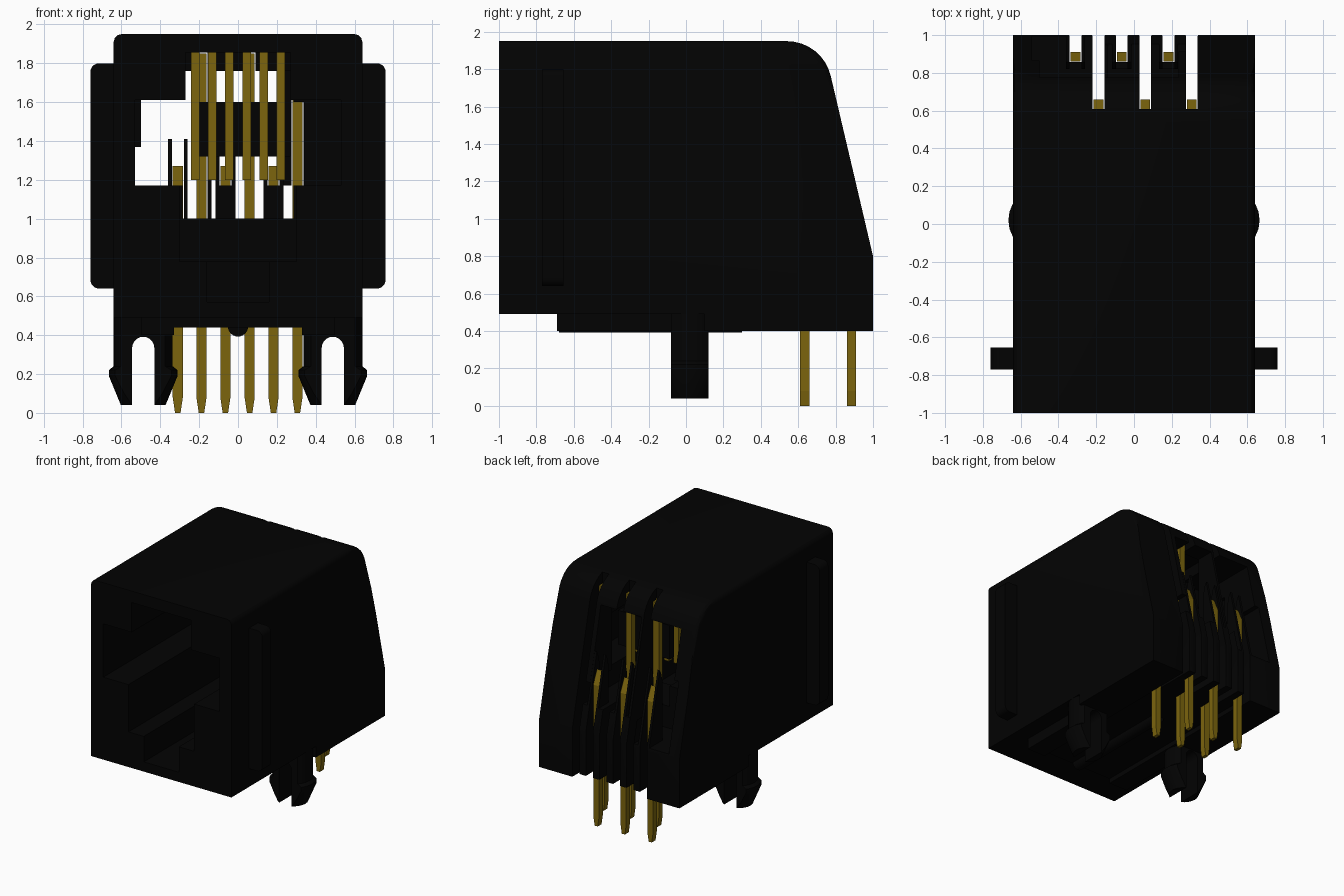
import bpy, bmesh, math
from mathutils import Vector

if "Cube" in bpy.data.objects:
    bpy.data.objects.remove(bpy.data.objects["Cube"])


def material(name, rgb, rough):
    m = bpy.data.materials.new(name)
    m.use_nodes = True
    m.diffuse_color = (*rgb, 1)
    b = m.node_tree.nodes["Principled BSDF"]
    b.inputs["Base Color"].default_value = (*rgb, 1)
    b.inputs["Roughness"].default_value = rough
    return m


BLACK = material("black plastic", (0.0008, 0.0008, 0.0008), 0.6)
GOLD = material("gold contact", (0.20, 0.13, 0.004), 0.5)


def finish(name, bm, mat):
    bmesh.ops.recalc_face_normals(bm, faces=bm.faces)
    me = bpy.data.meshes.new(name)
    bm.to_mesh(me)
    bm.free()
    me.materials.append(mat)
    ob = bpy.data.objects.new(name, me)
    bpy.context.collection.objects.link(ob)
    return ob


def prism(name, pts, axis, lo, hi, mat=BLACK):
    """Extrude a 2D profile along x (pts are y,z), y (x,z) or z (x,y)."""
    place = {"x": lambda p: (lo, p[0], p[1]),
             "y": lambda p: (p[0], lo, p[1]),
             "z": lambda p: (p[0], p[1], lo)}[axis]
    bm = bmesh.new()
    face = bm.faces.new([bm.verts.new(place(p)) for p in pts])
    ext = bmesh.ops.extrude_face_region(bm, geom=[face])
    step = Vector([hi - lo if a == axis else 0 for a in "xyz"])
    bmesh.ops.translate(bm, vec=step, verts=[v for v in ext["geom"] if isinstance(v, bmesh.types.BMVert)])
    return finish(name, bm, mat)


def lathe(name, pts, cx, cy, n=24):
    """Stack of rings (radius, z) round a vertical axis, capped at both ends."""
    bm = bmesh.new()
    rings = [[bm.verts.new((cx + r * math.cos(2 * math.pi * i / n), cy + r * math.sin(2 * math.pi * i / n), z))
              for i in range(n)] for r, z in pts]
    for a, b in zip(rings, rings[1:]):
        for i in range(n):
            j = (i + 1) % n
            bm.faces.new((a[i], a[j], b[j], b[i]))
    bm.faces.new(rings[0])
    bm.faces.new(rings[-1])
    return finish(name, bm, BLACK)


def box(name, x0, x1, y0, y1, z0, z1, mat=BLACK):
    return prism(name, [(x0, y0), (x1, y0), (x1, y1), (x0, y1)], "z", z0, z1, mat)


def arc(cx, cz, r, a0, a1, n=8):
    return [(cx + r * math.cos(math.radians(a0 + (a1 - a0) * i / n)),
             cz + r * math.sin(math.radians(a0 + (a1 - a0) * i / n))) for i in range(n + 1)]


def boolean(ob, tool, op="DIFFERENCE"):
    tool.hide_render = True
    mod = ob.modifiers.new("cut", "BOOLEAN")
    mod.operation, mod.solver, mod.object = op, "EXACT", tool
    bpy.context.view_layer.objects.active = ob
    bpy.ops.object.modifier_apply(modifier=mod.name)
    bpy.data.objects.remove(tool)


def bevel(ob, rule, width, segments):
    """Round the edges whose two end points satisfy the rule."""
    bm = bmesh.new()
    bm.from_mesh(ob.data)
    edges = [e for e in bm.edges if rule(e.verts[0].co, e.verts[1].co)]
    bmesh.ops.bevel(bm, geom=edges, offset=width, segments=segments, profile=0.5,
                    affect="EDGES", clamp_overlap=True)
    bm.to_mesh(ob.data)
    bm.free()


def smooth(ob):
    bpy.ops.object.select_all(action="DESELECT")
    ob.select_set(True)
    bpy.context.view_layer.objects.active = ob
    bpy.ops.object.shade_smooth_by_angle(angle=math.radians(30))


# Housing: side profile with a curved shoulder and sloping back
side = [(-1, 0.49), (-1, 1.95)] + arc(0.54, 1.71, 0.24, 90, 13) + \
       [(1, 0.80), (1, 0.40), (-0.69, 0.40), (-0.69, 0.49)]
body = prism("housing", side, "x", -0.64, 0.64)
bevel(body, lambda a, b: min(a.z, b.z) > 1.74 and abs(a.x - b.x) < 0.01 and abs(a.y - b.y) > 0.001, 0.04, 3)

cuts = [
    # Plug opening: wide middle, latch channel below, contact notch above
    (-0.53, 0.53, -1.1, 0.50, 1.17, 1.61),
    (-0.30, 0.30, -1.1, 0.30, 0.78, 1.30),
    (-0.16, 0.16, -1.1, 0.20, 0.57, 0.90),
    (-0.27, 0.27, -1.1, 0.615, 1.50, 1.855),
    (-0.285, 0.285, 0.1, 0.63, 1.00, 1.76),
    (0.20, 0.34, 0.4, 0.63, 1.17, 1.60),
    # Window through the sloping back
    (-0.28, 0.235, 0.6, 1.1, 1.00, 1.76),
    (0.20, 0.275, 0.6, 1.1, 1.00, 1.17),
    (-0.50, -0.27, 0.4, 1.1, 1.17, 1.60),
    (-0.50, -0.27, 0.25, 1.1, 1.50, 1.76),
    (-0.54, -0.48, 0.4, 1.1, 1.17, 1.37),
    (-0.54, -0.22, 0.62, 1.1, 0.82, 1.18),
    # Recess under the base, and steps outside its rails
    (-0.33, 0.33, -1.1, 1.1, 0.30, 0.44),
    (0.50, 0.70, -1.1, 0.10, 0.30, 0.49),
    (-0.70, -0.50, -1.1, 0.10, 0.30, 0.49),
]
for c in cuts:
    boolean(body, box("cutter", *c))

# Back slots: alternating deep and shallow, one for each pin
PINS = [(-0.31, 0.885), (-0.188, 0.635), (-0.065, 0.885),
        (0.06, 0.635), (0.183, 0.885), (0.306, 0.635)]
for x, y in PINS:
    boolean(body, box("cutter", x - 0.031, x + 0.031, y - 0.027, 1.1, 0.2, 2.2))
# Round the rear corners of the ribs between the slots
bevel(body, lambda a, b: min(a.y, b.y) > 0.99 and abs(a.z - b.z) > 0.2 and abs(a.x) < 0.36, 0.018, 2)
smooth(body)

# Thin pointed guide fins on both sides of each shallow pin
for x, base in ((-0.31, 0.81), (-0.065, 0.99), (0.183, 0.99)):
    back = 1 - (base - 0.80) * 0.234
    for s in (-1, 1):
        xc = x + s * 0.041
        prism("guide_fin", [(0.82, base), (0.82, 1.30), (0.84, 1.38), (0.857, 1.41), (back, base)],
              "x", xc - 0.010, xc + 0.010)

# Tall fin dividing the window
prism("tall_fin", [(0.62, 0.99), (0.62, 1.78), (0.768, 1.78), (0.95, 0.99)], "x", -0.157, -0.137)

# Low webs in front of the two inner shallow pins
for x in (-0.065, 0.183):
    box("pin_web", x - 0.045, x + 0.045, 0.82, 0.858, 0.99, 1.17)

# Comb bar behind the spring contacts
box("comb_bar", -0.20, 0.27, 0.44, 0.50, 1.32, 1.60)

# Rounded side flanges near the front
for s in (-1, 1):
    out = [(0.60, 0.64)] + arc(0.715, 0.685, 0.045, -90, 0, 5) + \
          arc(0.715, 1.755, 0.045, 0, 90, 5) + [(0.60, 1.80)]
    smooth(prism("side_flange", [(s * x, z) for x, z in out], "y", -0.77, -0.655))

# Split snap legs: turned barbed pegs, trimmed flat and slotted
for s in (-1, 1):
    c = s * 0.488
    leg = lathe("snap_leg", [(0.115, 0.04), (0.177, 0.19), (0.177, 0.22), (0.152, 0.24), (0.152, 0.50)], c, 0.02)
    boolean(leg, box("trim", c - 0.3, c + 0.3, -0.08, 0.12, 0, 0.6), "INTERSECT")
    slot = [(c + 0.057, 0), (c - 0.057, 0)] + arc(c, 0.335, 0.057, 180, 0, 10)
    boolean(leg, prism("slot", slot, "y", -0.3, 0.3))
    smooth(leg)

# Half-round rib under the base
smooth(prism("base_rib", arc(0, 0.445, 0.052, 180, 360, 12), "y", -0.68, 0.30))

# Solder pins with tapered tips; the rear row is cut off along the slope
for x, y in PINS:
    rear = y > 0.8
    top = 1.27 if rear else 1.85
    w = 0.026
    pin = prism("solder_pin", [(x - 0.014, 0), (x + 0.014, 0), (x + w, 0.08), (x + w, top),
                               (x - w, top), (x - w, 0.08)], "y", y - 0.025, y + 0.025, GOLD)
    if rear:
        for v in pin.data.vertices:
            if v.co.z > 1 and v.co.y > y:
                v.co.z = 1.16

# Spring contacts: rooted in the roof and hanging down into the opening
for i in range(6):
    x = -0.22 + i * 0.088
    box("spring_contact", x - 0.022, x + 0.022, 0.28, 0.32, 1.20, 1.87, GOLD)
